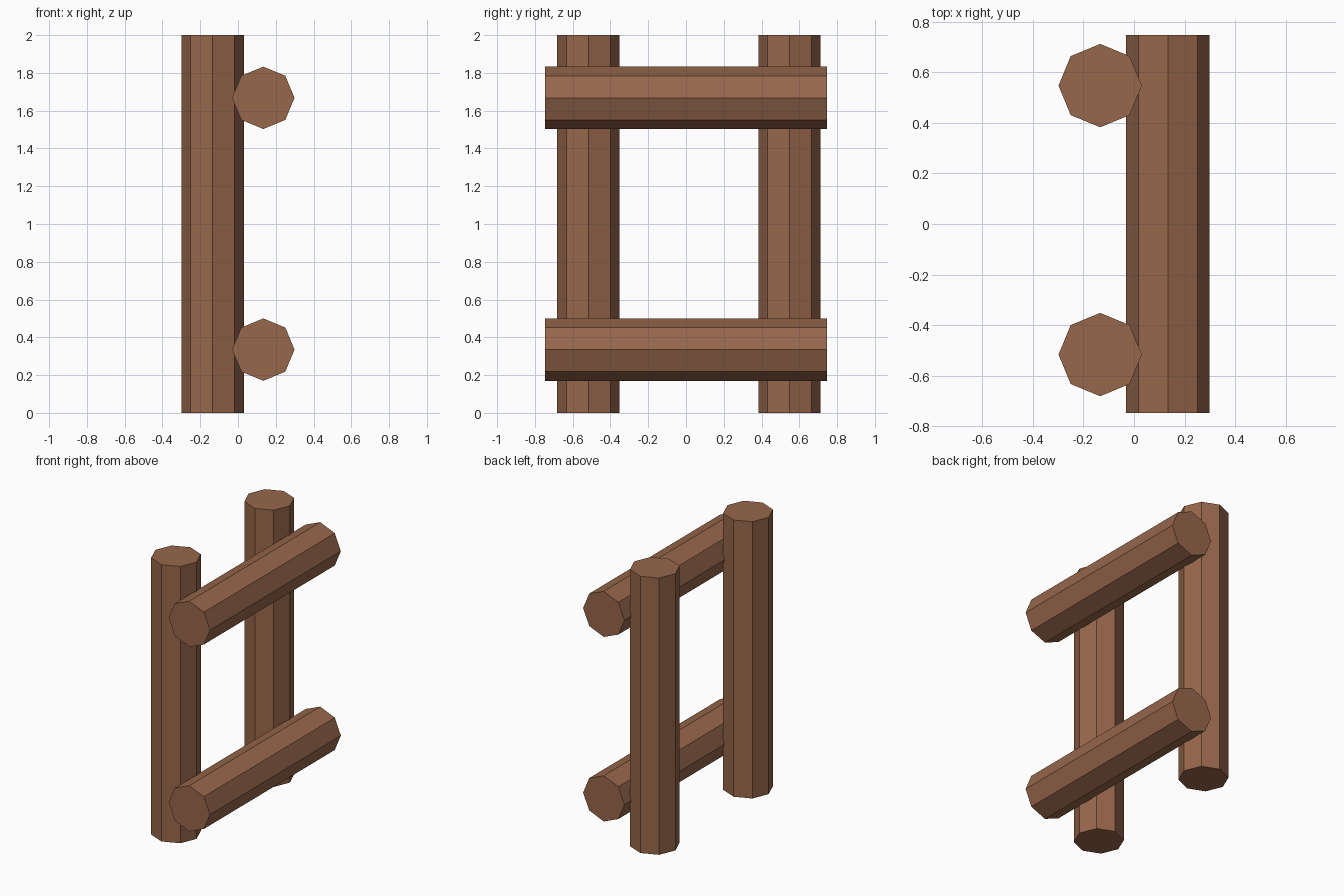
import bpy
from math import pi

if "Cube" in bpy.data.objects:
    bpy.data.objects.remove(bpy.data.objects["Cube"])

RADIUS = 0.165

wood = bpy.data.materials.new("brown_wood")
wood.diffuse_color = (0.31, 0.135, 0.07, 1)
wood.use_nodes = True
wood.node_tree.nodes["Principled BSDF"].inputs["Base Color"].default_value = wood.diffuse_color


def log(name, location, length, rotation=(0, 0, 0)):
    """Eight-sided, flat-shaded log with a corner on each axis."""
    bpy.ops.mesh.primitive_cylinder_add(
        vertices=8, radius=RADIUS, depth=length, location=location, rotation=rotation)
    obj = bpy.context.object
    obj.name = name
    obj.data.materials.append(wood)


# Upright posts
for name, y in (("front_post", -0.517), ("back_post", 0.548)):
    log(name, (-0.134, y, 1.0), 2.0)

# Horizontal rails, set into the right side of the posts
for name, z in (("lower_rail", 0.335), ("upper_rail", 1.668)):
    log(name, (0.134, 0, z), 1.495, (pi / 2, 0, 0))
